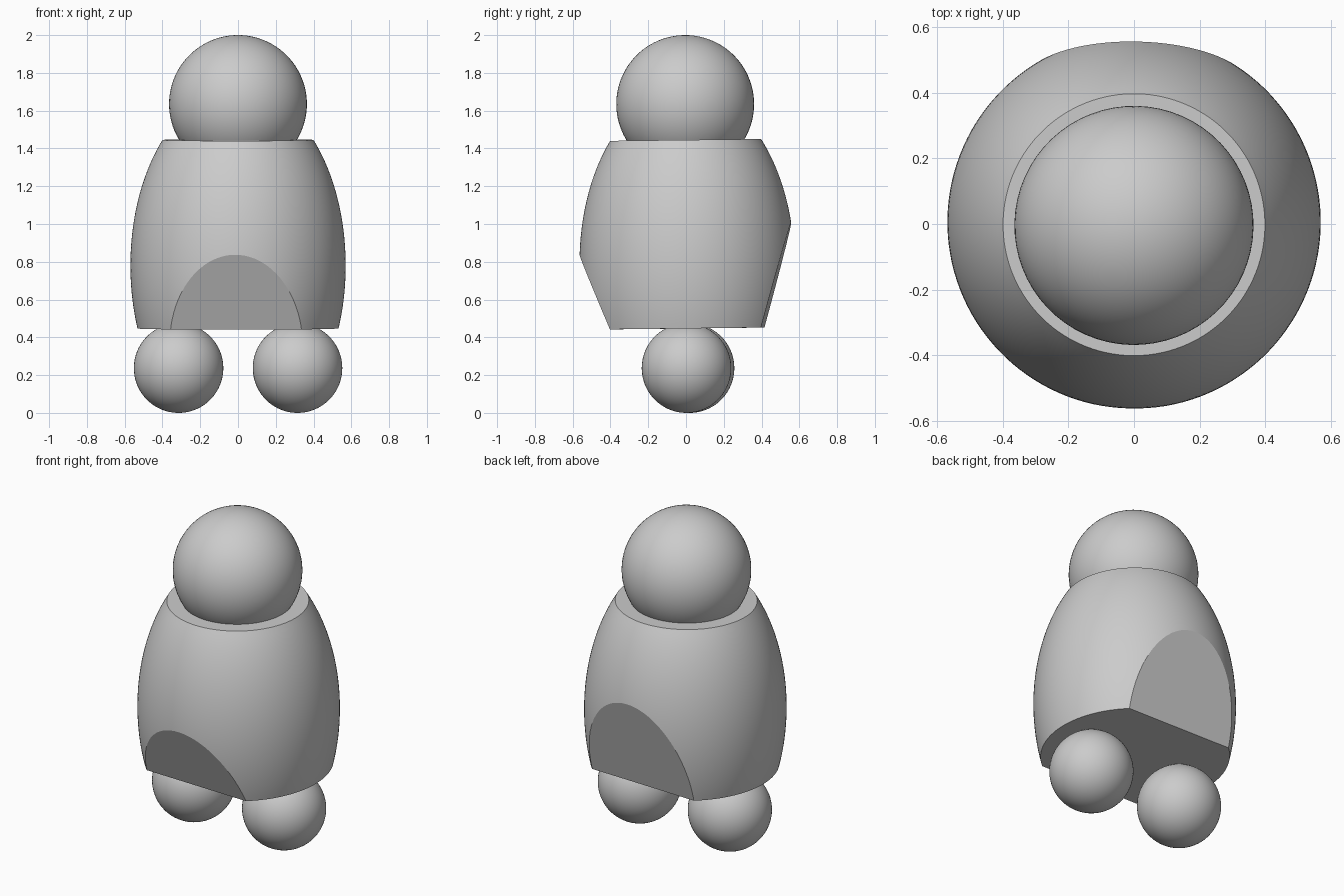
import bpy, bmesh
from math import radians, sqrt
from mathutils import Matrix, Vector

cube = bpy.data.objects.get("Cube")
if cube:
    bpy.data.objects.remove(cube, do_unlink=True)

grey = bpy.data.materials.new("plain grey")
grey.use_nodes = True
grey.diffuse_color = (0.6, 0.6, 0.6, 1)
grey.node_tree.nodes["Principled BSDF"].inputs["Base Color"].default_value = (0.6, 0.6, 0.6, 1)

# The whole figure leans and turns very slightly about its middle
MIDDLE = Matrix.Translation((0, 0, 0.95))
LEAN = (MIDDLE @ Matrix.Rotation(radians(-1.5), 4, 'Z')
        @ Matrix.Rotation(radians(0.7), 4, 'X') @ MIDDLE.inverted())


def add_part(name, bm, location=(0, 0, 0)):
    bmesh.ops.recalc_face_normals(bm, faces=bm.faces)
    mesh = bpy.data.meshes.new(name)
    bm.to_mesh(mesh)
    bm.free()
    mesh.materials.append(grey)
    obj = bpy.data.objects.new(name, mesh)
    bpy.context.collection.objects.link(obj)
    obj.matrix_world = LEAN @ Matrix.Translation(location)
    bpy.ops.object.select_all(action='DESELECT')
    obj.select_set(True)
    bpy.context.view_layer.objects.active = obj
    bpy.ops.object.shade_smooth_by_angle(angle=radians(12))


def add_ball(name, radius, location):
    bm = bmesh.new()
    bmesh.ops.create_uvsphere(bm, u_segments=64, v_segments=48, radius=radius)
    add_part(name, bm, location)


def slice_off(bm, low, high, side):
    """Cut a flat facet through two (y, z) points on the front or back."""
    dy, dz = high[0] - low[0], high[1] - low[1]
    normal = Vector((0, dz, -dy)) * side
    bmesh.ops.bisect_plane(bm, geom=bm.verts[:] + bm.edges[:] + bm.faces[:], dist=1e-5,
                           plane_co=(0, *low), plane_no=normal.normalized(), clear_outer=True)
    bmesh.ops.holes_fill(bm, edges=[e for e in bm.edges if e.is_boundary])


# Body: truncated egg with flat ends and two sloping facets
BOTTOM, TOP, WIDEST = 0.447, 1.445, 0.78
RINGS, SIDES = 32, 128
bm = bmesh.new()
rings = []
for i in range(RINGS + 1):
    z = BOTTOM + (TOP - BOTTOM) * i / RINGS
    r = 0.57 * sqrt(1 - ((z - WIDEST) / 0.933) ** 2)
    made = bmesh.ops.create_circle(bm, segments=SIDES, radius=r,
                                   matrix=Matrix.Translation((0, 0.004, z)))
    rings.append(made["verts"])
for a, b in zip(rings, rings[1:]):
    for k in range(SIDES):
        n = (k + 1) % SIDES
        bm.faces.new((a[k], a[n], b[n], b[k]))
bm.faces.new(rings[0])
bm.faces.new(rings[-1])
slice_off(bm, (-0.40, BOTTOM), (-0.565, 0.845), -1)
slice_off(bm, (0.40, BOTTOM), (0.556, 0.995), 1)
add_part("body", bm)

# Head and feet
add_ball("head", 0.365, (0, 0.004, 1.635))
for name, x in (("left_foot", 0.315), ("right_foot", -0.315)):
    add_ball(name, 0.237, (x, 0.002, 0.237))
